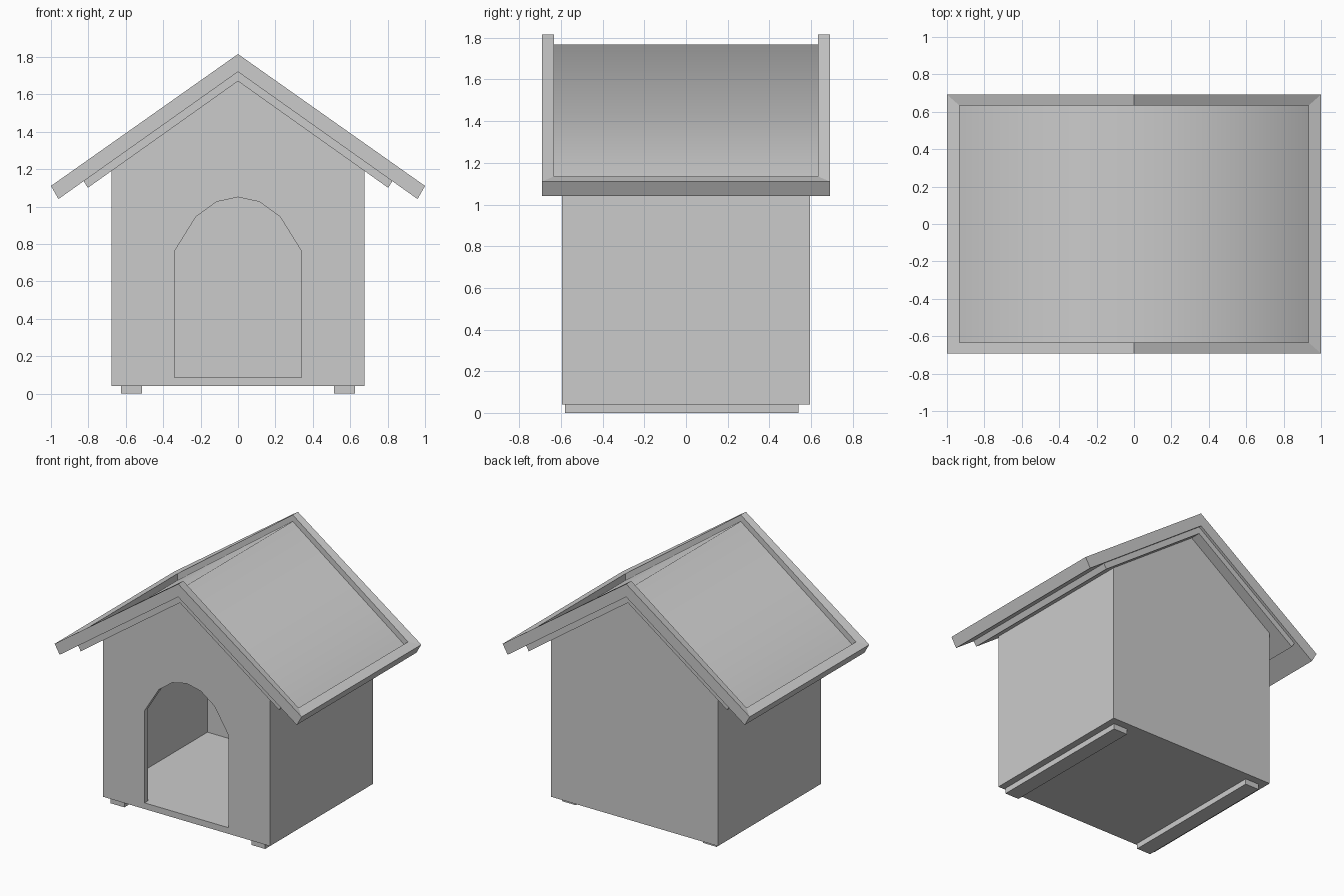
import bpy
import bmesh

if "Cube" in bpy.data.objects:
    bpy.data.objects.remove(bpy.data.objects["Cube"])


def make_object(name, bm):
    bmesh.ops.recalc_face_normals(bm, faces=bm.faces)
    mesh = bpy.data.meshes.new(name)
    bm.to_mesh(mesh)
    bm.free()
    obj = bpy.data.objects.new(name, mesh)
    bpy.context.collection.objects.link(obj)
    return obj


def prism(name, profile, y0, y1):
    """Extrude an x-z profile along y."""
    bm = bmesh.new()
    front = [bm.verts.new((x, y0, z)) for x, z in profile]
    back = [bm.verts.new((x, y1, z)) for x, z in profile]
    bm.faces.new(front)
    bm.faces.new(back)
    n = len(profile)
    for i in range(n):
        j = (i + 1) % n
        bm.faces.new((front[i], front[j], back[j], back[i]))
    return make_object(name, bm)


def mirrored(half):
    """Complete a right-hand half profile across x = 0."""
    return half + [(-x, z) for x, z in reversed(half) if x > 0]


def rect(x0, x1, z0, z1):
    return [(x0, z0), (x1, z0), (x1, z1), (x0, z1)]


def cut(target, cutter):
    mod = target.modifiers.new("Cut", 'BOOLEAN')
    mod.operation = 'DIFFERENCE'
    mod.solver = 'EXACT'
    mod.object = cutter
    cutter.hide_render = True
    cutter.hide_set(True)


# Hollow house body with an arched doorway
body = prism("house_body", mirrored([(0.675, 0.04), (0.675, 1.192), (0, 1.67)]),
             -0.595, 0.595)
cut(body, prism("interior_cutter", rect(-0.637, 0.637, 0.083, 2.0), -0.557, 0.557))
door = mirrored([(0.34, 0.085), (0.34, 0.76), (0.225, 0.945), (0.115, 1.025), (0, 1.05)])
cut(body, prism("doorway_cutter", door, -0.8, -0.4))

# Two skids under the floor
for side, x in (("left", -0.57), ("right", 0.57)):
    prism(side + "_skid", rect(x - 0.056, x + 0.056, 0, 0.042), -0.58, 0.54)

# Inner roof layer
prism("roof_lining", [(0, 1.72), (0.825, 1.136), (0.803, 1.10), (0, 1.67),
                      (-0.803, 1.10), (-0.825, 1.136)], -0.672, 0.672)

# Outer roof with a raised rim round a sunken panel
bm = bmesh.new()


def roof_ring(x, y, eave, ridge):
    half = [(-x, eave), (0, ridge), (x, eave)]
    return [bm.verts.new((px, -y, pz)) for px, pz in half] + \
           [bm.verts.new((px, y, pz)) for px, pz in reversed(half)]


rings = [roof_ring(0.96, 0.692, 1.04, 1.72),
         roof_ring(1.0, 0.692, 1.11, 1.815),
         roof_ring(0.933, 0.633, 1.135, 1.815),
         roof_ring(0.933, 0.633, 1.085, 1.767)]
for lower, upper in zip(rings, rings[1:]):
    for i in range(6):
        j = (i + 1) % 6
        bm.faces.new((lower[i], lower[j], upper[j], upper[i]))
for ring in (rings[0], rings[-1]):
    for a, b, c, d in ((0, 1, 4, 5), (1, 2, 3, 4)):
        face = bm.faces.new((ring[a], ring[b], ring[c], ring[d]))
        face.smooth = ring is rings[-1]
make_object("roof", bm)
